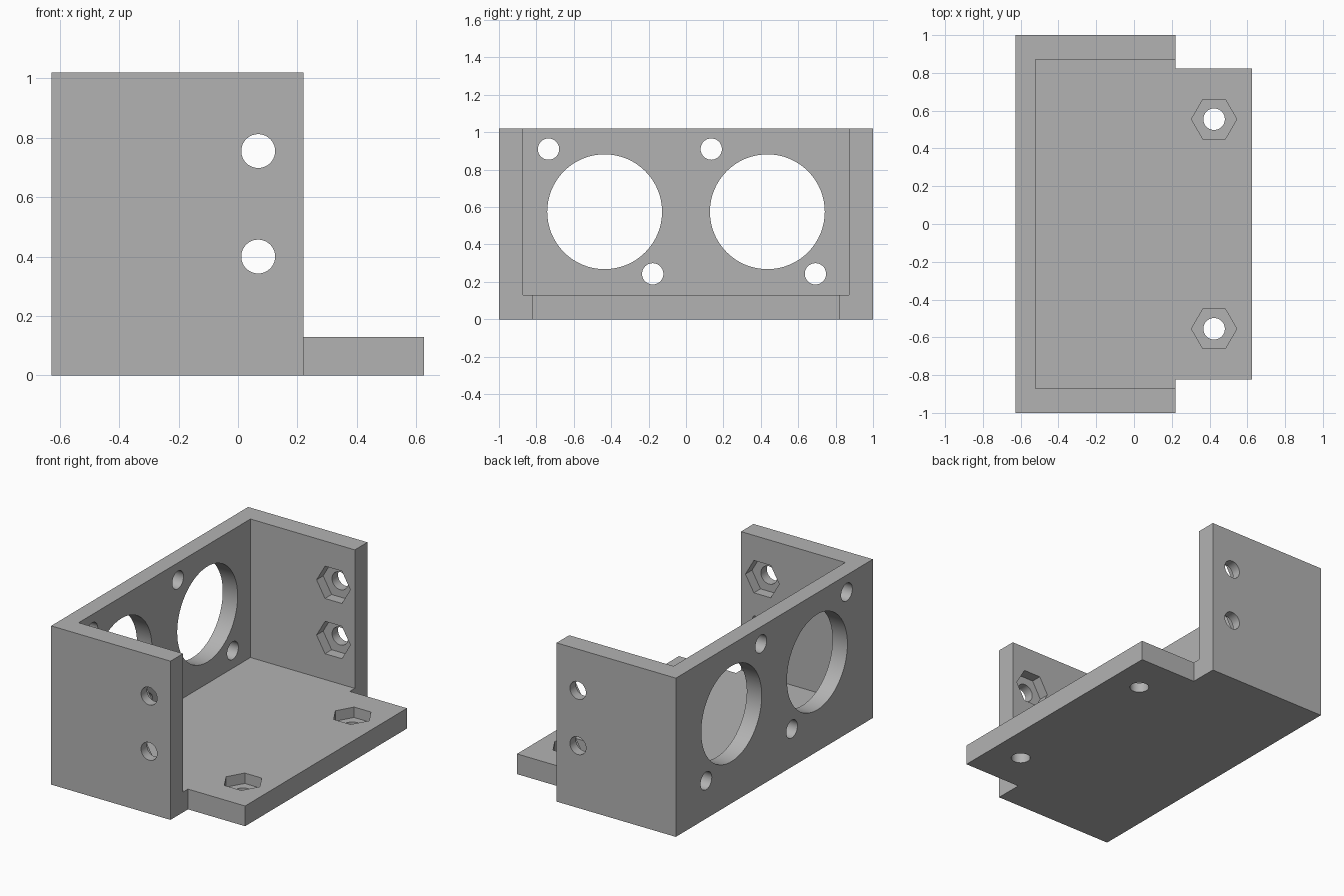
import bpy
import bmesh
from math import cos, sin, tau
from mathutils import Vector

if "Cube" in bpy.data.objects:
    bpy.data.objects.remove(bpy.data.objects["Cube"], do_unlink=True)

# Map profile coordinates (u, v) and depth w to x, y, z
PLACE = {
    "x": lambda u, v, w: (w, u, v),
    "y": lambda u, v, w: (u, w, v),
    "z": lambda u, v, w: (u, v, w),
}


def prism(name, outline, axis, start, end):
    """Extrude a closed outline along an axis."""
    place = PLACE[axis]
    bm = bmesh.new()
    face = bm.faces.new([bm.verts.new(place(u, v, start)) for u, v in outline])
    new = bmesh.ops.extrude_face_region(bm, geom=[face])["geom"]
    shift = Vector(place(0, 0, end - start))
    bmesh.ops.translate(bm, vec=shift, verts=[g for g in new if isinstance(g, bmesh.types.BMVert)])
    bmesh.ops.recalc_face_normals(bm, faces=bm.faces)
    mesh = bpy.data.meshes.new(name)
    bm.to_mesh(mesh)
    bm.free()
    obj = bpy.data.objects.new(name, mesh)
    bpy.context.collection.objects.link(obj)
    return obj


def ring(u, v, radius, sides):
    return [(u + radius * cos(tau * i / sides), v + radius * sin(tau * i / sides)) for i in range(sides)]


def rectangle(u0, u1, v0, v1):
    return [(u0, v0), (u1, v0), (u1, v1), (u0, v1)]


def cut(target, cutter):
    """Subtract the cutter from the target and discard it."""
    cutter.hide_render = True
    mod = target.modifiers.new("cut", "BOOLEAN")
    mod.operation = "DIFFERENCE"
    mod.solver = "EXACT"
    mod.object = cutter
    bpy.context.view_layer.objects.active = target
    bpy.ops.object.modifier_apply(modifier=mod.name)
    bpy.data.objects.remove(cutter, do_unlink=True)


BACK, LIP, TAB = -0.628, 0.22, 0.626      # x of rear wall, wall ends, tab end
HEIGHT, FLOOR = 1.02, 0.13
INNER, TAB_HALF = 0.872, 0.822            # half widths of cavity and tab
BOLT, NUT, POCKET = 0.057, 0.12, 0.067    # bolt radius, nut radius, nut depth

# Solid block in the plan shape of the bracket, hollowed above the floor
half_plan = [(BACK, -1), (LIP, -1), (LIP, -TAB_HALF), (TAB, -TAB_HALF)]
plan = half_plan + [(x, -y) for x, y in reversed(half_plan)]
bracket = prism("mounting_bracket", plan, "z", 0, HEIGHT)
cut(bracket, prism("cavity", rectangle(-0.522, 1, -INNER, INNER), "z", FLOOR, 2))

# Two large round windows and four screw holes in the rear wall
for y in (-0.435, 0.435):
    cut(bracket, prism("window", ring(y, 0.575, 0.307, 64), "x", -1, -0.3))
    for dy, z in ((-0.3, 0.91), (0.257, 0.243)):
        cut(bracket, prism("screw_hole", ring(y + dy, z, BOLT, 40), "x", -1, -0.3))

for side in (-1, 1):
    # Bolt holes in the side walls with nut pockets on the inside
    for z in (0.4, 0.755):
        cut(bracket, prism("bolt_hole", ring(0.068, z, BOLT, 40), "y", side * 0.7, side * 1.2))
        cut(bracket, prism("nut_pocket", ring(0.068, z, NUT, 6), "y", side * 0.7, side * (INNER + POCKET)))
    # Bolt holes in the tab with nut pockets on top
    y = side * 0.555
    cut(bracket, prism("bolt_hole", ring(0.424, y, BOLT, 40), "z", -0.2, 0.3))
    cut(bracket, prism("nut_pocket", ring(0.424, y, NUT, 6), "z", FLOOR - POCKET, 0.3))

# Plain grey plastic
grey = bpy.data.materials.new("grey_plastic")
grey.use_nodes = True
colour = (0.45, 0.45, 0.45, 1)
grey.diffuse_color = colour
grey.node_tree.nodes["Principled BSDF"].inputs["Base Color"].default_value = colour
bracket.data.materials.clear()
bracket.data.materials.append(grey)
for poly in bracket.data.polygons:
    poly.material_index = 0

# Smooth hole walls, sharp edges elsewhere
bpy.ops.object.select_all(action="DESELECT")
bracket.select_set(True)
bpy.context.view_layer.objects.active = bracket
bpy.ops.object.shade_smooth_by_angle()
